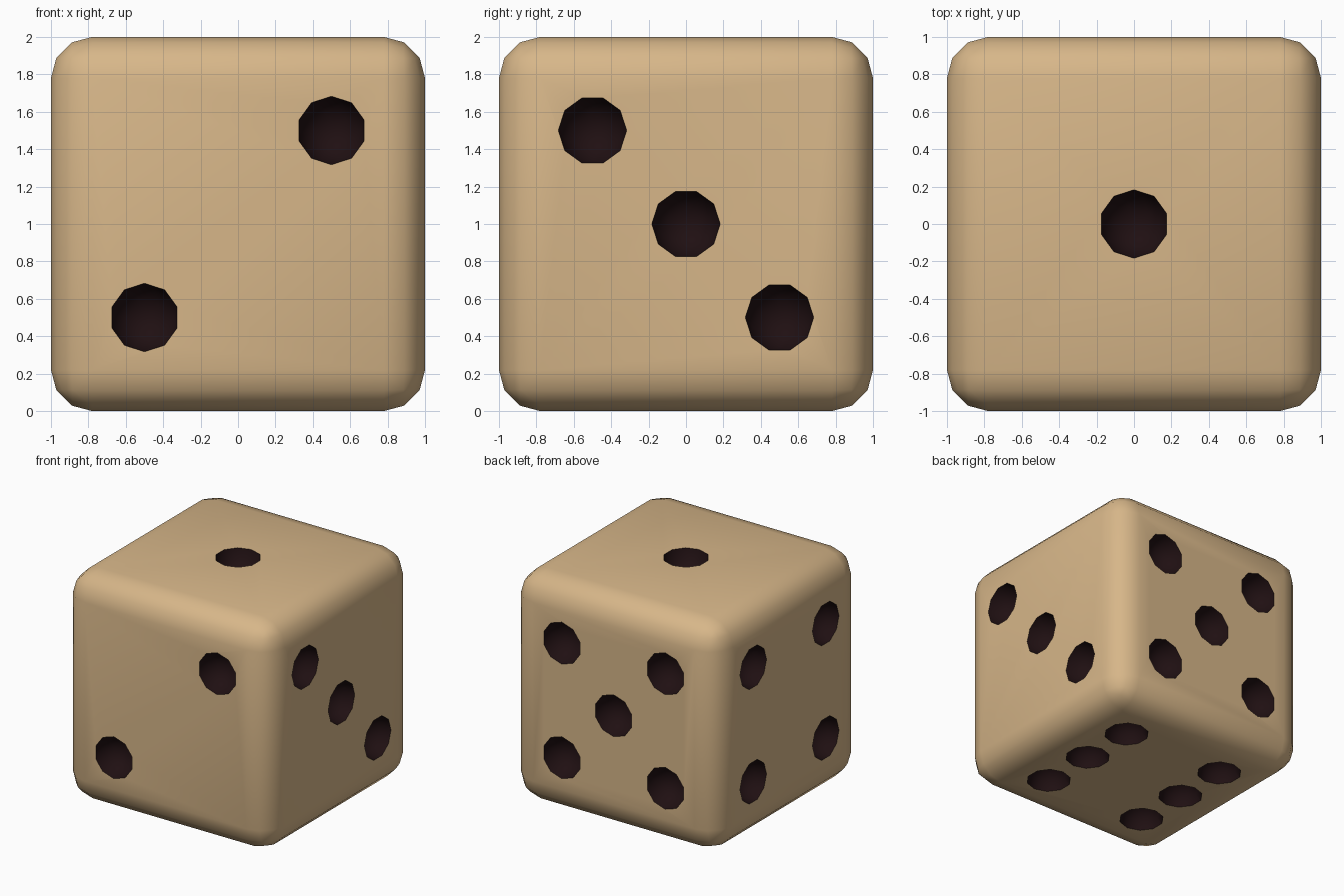
import bpy, bmesh, math
from mathutils import Matrix, Vector

if "Cube" in bpy.data.objects:
    bpy.data.objects.remove(bpy.data.objects["Cube"])


def material(name, rgb):
    m = bpy.data.materials.new(name)
    m.diffuse_color = (*rgb, 1)
    m.use_nodes = True
    m.node_tree.nodes["Principled BSDF"].inputs["Base Color"].default_value = m.diffuse_color
    return m


MATS = [material("tan_body", (0.68, 0.47, 0.25)),
        material("dark_pip", (0.014, 0.005, 0.006))]
PIP_R, S = 0.183, 0.5


def make_object(name, bm, mat_index):
    me = bpy.data.meshes.new(name)
    for m in MATS:
        me.materials.append(m)
    for f in bm.faces:
        f.material_index = mat_index
        f.smooth = True
    bm.to_mesh(me)
    bm.free()
    ob = bpy.data.objects.new(name, me)
    bpy.context.collection.objects.link(ob)
    return ob


# Rounded cube body
bm = bmesh.new()
bmesh.ops.create_cube(bm, size=2, matrix=Matrix.Translation((0, 0, 1)))
bmesh.ops.bevel(bm, geom=bm.edges[:], offset=0.22, segments=3,
                profile=0.5, affect='EDGES', clamp_overlap=True)
die = make_object("die", bm, 0)

# Pip centres on each face, one to six
corners = [(a, b) for a in (-S, S) for b in (-S, S)]
pips = [(0, 0, 1)]
pips += [(-S, -1, -S), (S, -1, S)]
pips += [(1, -S, S), (1, 0, 0), (1, S, -S)]
pips += [(-1, a, b) for a, b in corners]
pips += [(a, 1, b) for a, b in corners + [(0, 0)]]
pips += [(x, y, -1) for x in (-S, S) for y in (-S, 0, S)]

# Faceted spheres, pole turned to the face normal, used as cutters
bm = bmesh.new()
for p in pips:
    if abs(p[0]) == 1:
        rot = Matrix.Rotation(p[0] * math.pi / 2, 4, 'Y')
    elif abs(p[1]) == 1:
        rot = Matrix.Rotation(-p[1] * math.pi / 2, 4, 'X')
    else:
        rot = Matrix.Rotation(0 if p[2] > 0 else math.pi, 4, 'X')
    pos = Matrix.Translation(Vector(p) + Vector((0, 0, 1)))
    bmesh.ops.create_icosphere(bm, subdivisions=2, radius=PIP_R, matrix=pos @ rot)
cutter = make_object("pip_cutter", bm, 1)
cutter.hide_render = True

# Carve the pips
mod = die.modifiers.new("pips", 'BOOLEAN')
mod.operation, mod.solver, mod.object = 'DIFFERENCE', 'EXACT', cutter
bpy.ops.object.select_all(action='DESELECT')
bpy.context.view_layer.objects.active = die
die.select_set(True)
bpy.ops.object.modifier_apply(modifier=mod.name)
bpy.data.objects.remove(cutter)
bpy.ops.object.shade_smooth_by_angle(angle=math.radians(45))
